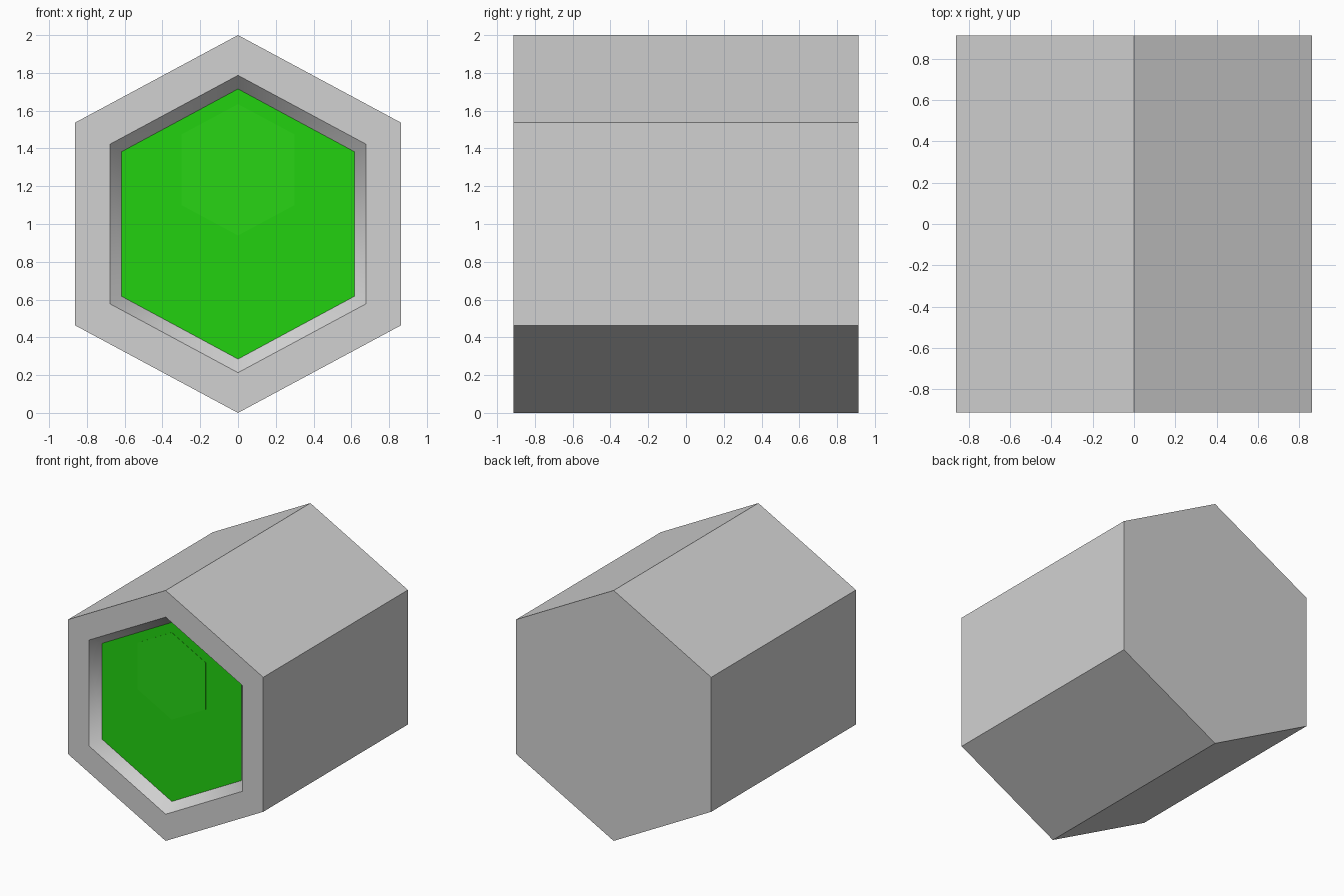
import bpy, bmesh

if "Cube" in bpy.data.objects:
    bpy.data.objects.remove(bpy.data.objects["Cube"])


def material(name, rgb):
    m = bpy.data.materials.new(name)
    m.diffuse_color = (*rgb, 1.0)
    m.use_nodes = True
    m.node_tree.nodes["Principled BSDF"].inputs["Base Color"].default_value = m.diffuse_color
    return m


GREY = material("light grey", (0.64, 0.64, 0.64))
GREEN = material("bright green", (0.0166, 0.64, 0.0053))
PALE = material("slightly lighter green", (0.021, 0.66, 0.0075))


def hexagon(bm, half_width, half_side, half_height, y, cz=1.0):
    """Upright hexagon ring of vertices facing -y."""
    w, s, h = half_width, half_side, half_height
    pts = [(0, h), (-w, s), (-w, -s), (0, -h), (w, -s), (w, s)]
    return [bm.verts.new((x, y, cz + z)) for x, z in pts]


def bridge(bm, a, b):
    n = len(a)
    return [bm.faces.new((a[i], a[(i + 1) % n], b[(i + 1) % n], b[i])) for i in range(n)]


def finish(bm, name, mats):
    bmesh.ops.recalc_face_normals(bm, faces=bm.faces)
    mesh = bpy.data.meshes.new(name)
    bm.to_mesh(mesh)
    bm.free()
    for m in mats:
        mesh.materials.append(m)
    ob = bpy.data.objects.new(name, mesh)
    bpy.context.collection.objects.link(ob)
    return ob


# Hexagonal casing with a shallow tapered recess and a green recess floor
bm = bmesh.new()
back = hexagon(bm, 0.862, 0.537, 1.0, 0.913)
front = hexagon(bm, 0.862, 0.537, 1.0, -0.913)
lip = hexagon(bm, 0.677, 0.423, 0.787, -0.913)
floor = hexagon(bm, 0.616, 0.383, 0.715, -0.835)
bm.faces.new(back)
bridge(bm, back, front)
bridge(bm, front, lip)
walls = bridge(bm, lip, floor)
bm.faces.new(floor).material_index = 1
# Recess walls shade smoothly around the ring, with sharp rims
for f in walls:
    f.smooth = True
for ring in (lip, floor):
    for i in range(6):
        bm.edges.get((ring[i], ring[(i + 1) % 6])).smooth = False
finish(bm, "hexagonal_casing", [GREY, GREEN])

# Faint lighter hexagon on the green panel
bm = bmesh.new()
plate_back = hexagon(bm, 0.30, 0.187, 0.348, -0.835, 1.287)
plate_front = hexagon(bm, 0.30, 0.187, 0.348, -0.837, 1.287)
bm.faces.new(plate_back)
bm.faces.new(plate_front)
bridge(bm, plate_back, plate_front)
finish(bm, "panel_highlight", [PALE])
